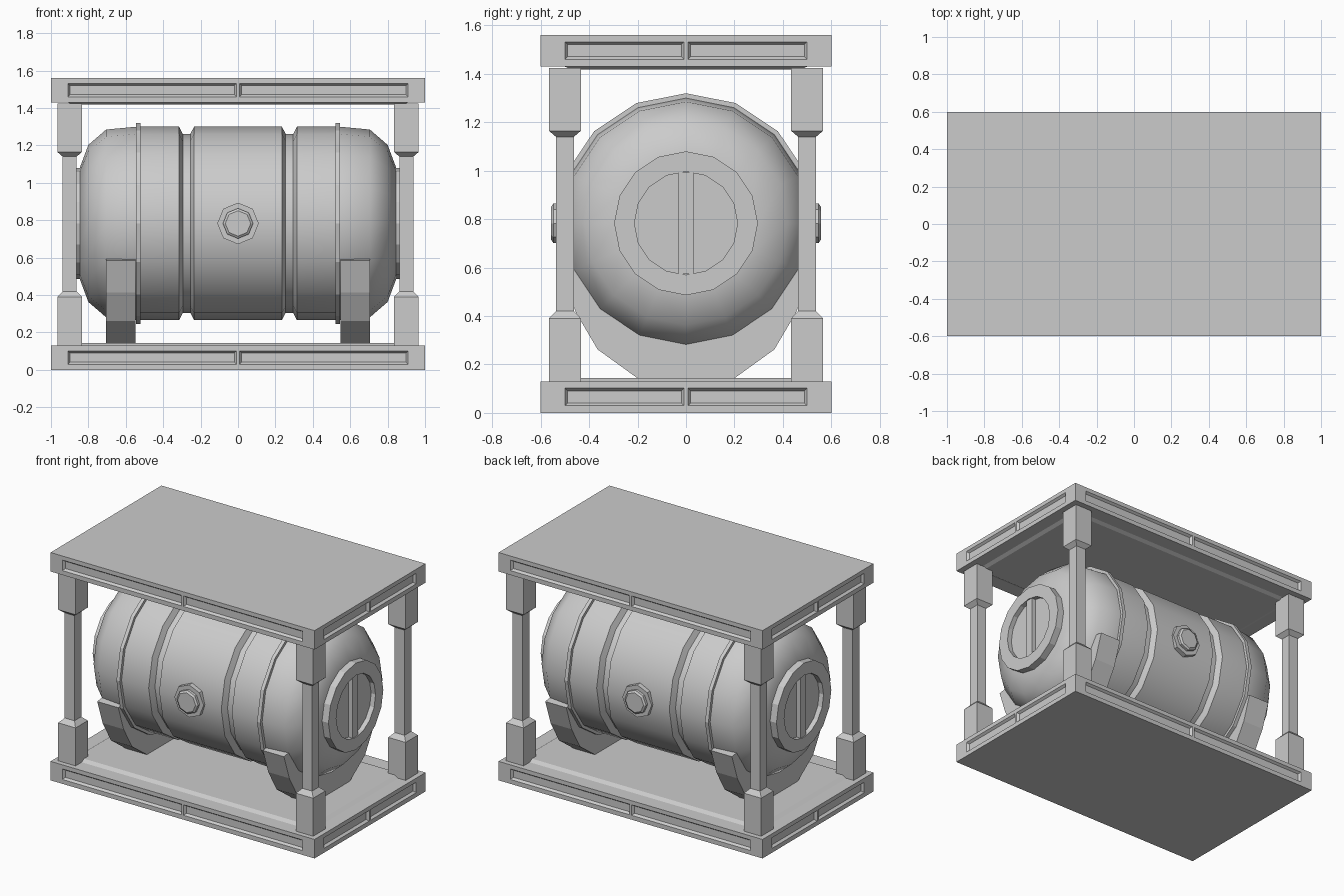
import bpy, bmesh, math

old = bpy.data.objects.get("Cube")
if old:
    bpy.data.objects.remove(old, do_unlink=True)

grey = bpy.data.materials.new("light_grey_metal")
grey.use_nodes = True
colour = (0.6, 0.6, 0.6, 1)
grey.diffuse_color = colour
grey.node_tree.nodes["Principled BSDF"].inputs["Base Color"].default_value = colour

AXIS_Z = 0.783  # height of the tank's axis


def finish(name, bm, smooth=None):
    bmesh.ops.recalc_face_normals(bm, faces=bm.faces[:])
    mesh = bpy.data.meshes.new(name)
    bm.to_mesh(mesh)
    bm.free()
    mesh.materials.append(grey)
    obj = bpy.data.objects.new(name, mesh)
    bpy.context.collection.objects.link(obj)
    if smooth:
        bpy.ops.object.select_all(action='DESELECT')
        obj.select_set(True)
        bpy.context.view_layer.objects.active = obj
        bpy.ops.object.shade_smooth_by_angle(angle=math.radians(smooth))
    return obj


def loft(name, rings, smooth=None):
    """Skin matching rings of points and cap both ends."""
    bm = bmesh.new()
    loops = [[bm.verts.new(p) for p in ring] for ring in rings]
    n = len(loops[0])
    for a, b in zip(loops, loops[1:]):
        for i in range(n):
            j = (i + 1) % n
            bm.faces.new((a[i], a[j], b[j], b[i]))
    bm.faces.new(loops[0])
    bm.faces.new(loops[-1])
    return finish(name, bm, smooth)


def rect(z, hx, hy, cx=0, cy=0):
    return [(cx + sx * hx, cy + sy * hy, z)
            for sx, sy in ((-1, -1), (1, -1), (1, 1), (-1, 1))]


def circle(n, r):
    return [(r * math.sin(2 * math.pi * i / n), r * math.cos(2 * math.pi * i / n))
            for i in range(n)]


def lathe_x(name, profile, smooth=None):
    return loft(name, [[(x, u, AXIS_Z + v) for u, v in circle(16, r)]
                       for x, r in profile], smooth)


# Slabs with two recessed panels on every side
def slab(name, z0):
    bm = bmesh.new()
    bmesh.ops.create_cube(bm, size=1)
    for v in bm.verts:
        v.co = (v.co.x * 2, v.co.y * 1.2, z0 + (v.co.z + 0.5) * 0.13)
    cuts = [(0, c) for c in (-0.91, -0.008, 0.008, 0.91)]
    cuts += [(1, c) for c in (-0.5, -0.008, 0.008, 0.5)]
    cuts += [(2, z0 + 0.03), (2, z0 + 0.102)]
    for axis, pos in cuts:
        co, no = [0, 0, 0], [0, 0, 0]
        co[axis], no[axis] = pos, 1
        bmesh.ops.bisect_plane(bm, geom=bm.verts[:] + bm.edges[:] + bm.faces[:],
                               plane_co=co, plane_no=no)
    bm.normal_update()
    panels = []
    for f in bm.faces:
        c = f.calc_center_median()
        along, limit = (c.y, 0.5) if abs(f.normal.x) > 0.5 else (c.x, 0.91)
        if (abs(f.normal.z) < 0.5 and z0 + 0.03 < c.z < z0 + 0.102
                and 0.008 < abs(along) < limit):
            panels.append(f)
    bmesh.ops.inset_individual(bm, faces=panels, thickness=0.016, depth=-0.016)
    finish(name, bm)


slab("base_slab", 0)
slab("top_slab", 1.43)
loft("base_raised_panel", [rect(0.125, 0.91, 0.5), rect(0.13, 0.91, 0.5),
                           rect(0.145, 0.885, 0.475)])
loft("top_lower_panel", [rect(1.435, 0.91, 0.5), rect(1.43, 0.91, 0.5),
                         rect(1.418, 0.885, 0.475)])

# Corner posts: block, slim shaft, block
post = [(0.125, 0.066), (0.39, 0.066), (0.42, 0.037),
        (1.14, 0.037), (1.165, 0.066), (1.425, 0.066)]
for sx, side in ((1, "left"), (-1, "right")):
    for sy, end in ((-1, "front"), (1, "back")):
        loft(f"{end}_{side}_post",
             [rect(z, h, h, sx * 0.9, sy * 0.5) for z, h in post])

# Tank body with two grooves and rounded ends
half = [(0.235, 0.517), (0.255, 0.478), (0.295, 0.478), (0.315, 0.517),
        (0.545, 0.517), (0.705, 0.502), (0.8, 0.42), (0.845, 0.3)]
lathe_x("tank_body", [(-x, r) for x, r in reversed(half)] + half, smooth=40)

for s, side in ((1, "left"), (-1, "right")):
    # Raised hoop
    lathe_x(f"{side}_hoop", [(s * 0.52, 0.49), (s * 0.52, 0.537),
                             (s * 0.545, 0.537), (s * 0.545, 0.49)])
    # End cap with a recessed disc and handle bar
    lathe_x(f"{side}_end_cap", [(s * 0.82, 0.297), (s * 0.893, 0.297),
                                (s * 0.893, 0.213), (s * 0.86, 0.213)])
    loft(f"{side}_cap_handle",
         [rect(AXIS_Z + z, 0.015, 0.03, s * 0.872, 0) for z in (-0.21, 0.21)])
    # Cradle foot that wraps the underside of the tank
    side_line = [(0.2, 0.143), (0.365, 0.262), (0.455, 0.415),
                 (0.513, 0.585), (0.45, 0.595)]
    outline = side_line + [(-y, z) for y, z in reversed(side_line)]
    loft(f"{side}_cradle", [[(s * x, y, z) for y, z in outline]
                            for x in (0.548, 0.707)])

# Octagonal plugs on the front and back
plug = [(0.48, 0.111), (0.53, 0.111), (0.53, 0.081), (0.548, 0.081), (0.557, 0.068)]
for s, end in ((-1, "front"), (1, "back")):
    loft(f"{end}_plug", [[(u, s * y, AXIS_Z + v) for u, v in circle(8, r)]
                         for y, r in plug])
